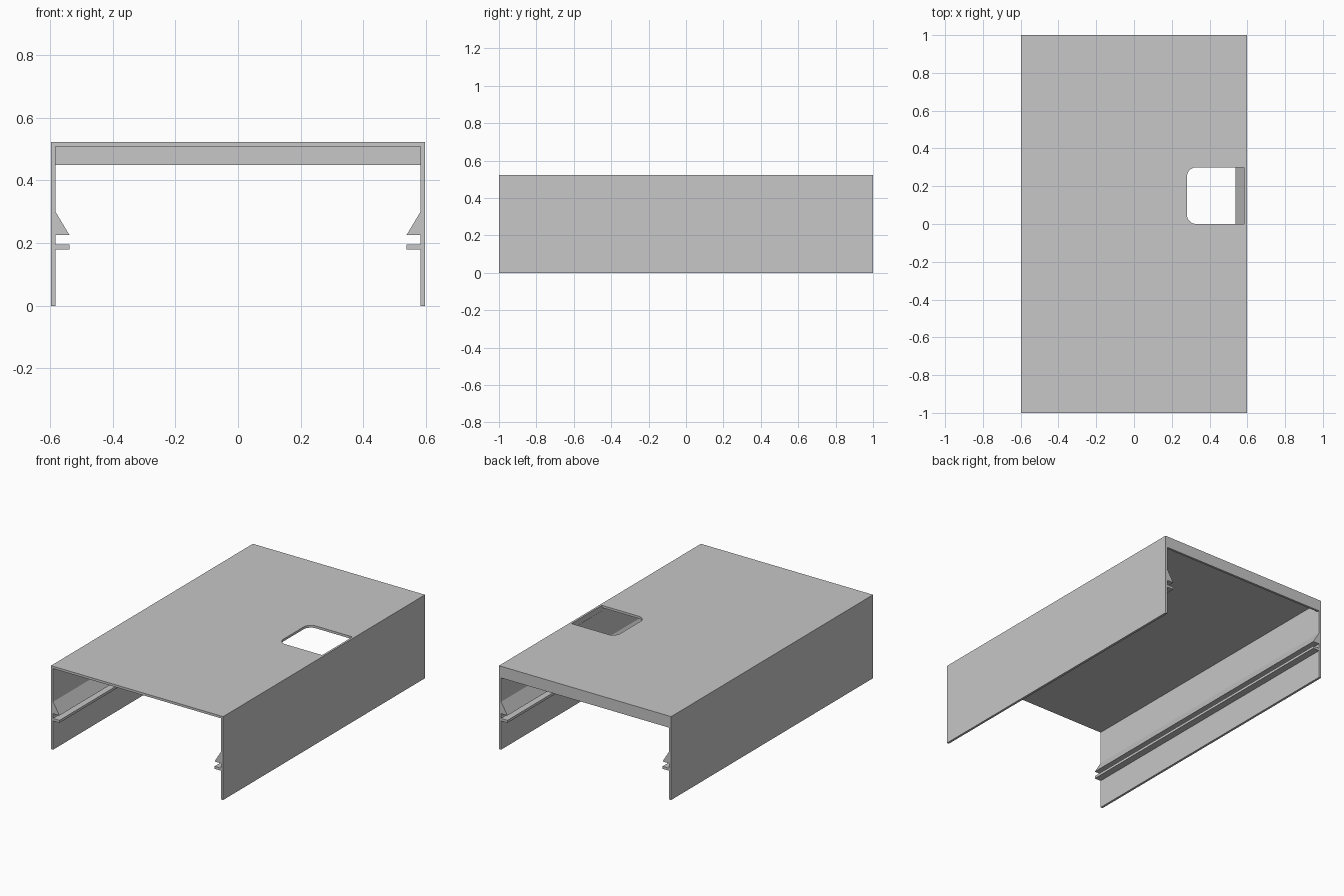
import bpy
import bmesh
import math

cube = bpy.data.objects.get("Cube")
if cube:
    bpy.data.objects.remove(cube, do_unlink=True)

# Main dimensions
HALF_W, HALF_L, HEIGHT, WALL = 0.597, 1.0, 0.523, 0.0145
INNER = HALF_W - WALL
CEILING = HEIGHT - WALL
CLIP = 0.538

grey = bpy.data.materials.new("light grey")
grey.use_nodes = True
colour = (0.57, 0.57, 0.57, 1)
grey.diffuse_color = colour
grey.node_tree.nodes["Principled BSDF"].inputs["Base Color"].default_value = colour


def prism(name, points, offset):
    """Close a loop of 3D points into a face and extrude it by offset."""
    bm = bmesh.new()
    face = bm.faces.new([bm.verts.new(p) for p in points])
    result = bmesh.ops.extrude_face_region(bm, geom=[face], use_keep_orig=True)
    moved = [v for v in result["geom"] if isinstance(v, bmesh.types.BMVert)]
    bmesh.ops.translate(bm, verts=moved, vec=offset)
    bmesh.ops.recalc_face_normals(bm, faces=bm.faces)
    mesh = bpy.data.meshes.new(name)
    bm.to_mesh(mesh)
    bm.free()
    mesh.materials.append(grey)
    obj = bpy.data.objects.new(name, mesh)
    bpy.context.collection.objects.link(obj)
    return obj


# Cover shell: roof, side walls, snap wedges and ribs as one mirrored profile
half = [
    (HALF_W, HEIGHT), (HALF_W, 0), (INNER, 0),
    (INNER, 0.18), (CLIP, 0.18), (CLIP, 0.196), (INNER, 0.196),
    (INNER, 0.226), (CLIP, 0.226), (INNER, 0.30), (INNER, CEILING),
]
profile = half + [(-x, z) for x, z in reversed(half)]
shell = prism("cover_shell", [(x, -HALF_L, z) for x, z in profile],
              (0, 2 * HALF_L, 0))

# Roof opening, rounded on the side away from the wall
x0, x1, y0, y1, r = 0.28, INNER + 0.001, 0.0, 0.30, 0.05
outline = [(x1, y0), (x1, y1)]
for cy, start in ((y1 - r, 90), (y0 + r, 180)):
    for i in range(9):
        a = math.radians(start + 90 * i / 8)
        outline.append((x0 + r + r * math.cos(a), cy + r * math.sin(a)))
cutter = prism("opening_cutter", [(x, y, CEILING - 0.02) for x, y in outline],
               (0, 0, 0.08))
cutter.hide_render = True

cut = shell.modifiers.new("roof_opening", "BOOLEAN")
cut.operation = "DIFFERENCE"
cut.solver = "EXACT"
cut.object = cutter
bpy.context.view_layer.objects.active = shell
shell.select_set(True)
bpy.ops.object.modifier_apply(modifier=cut.name)
bpy.data.objects.remove(cutter, do_unlink=True)

# Lip hanging from the roof at the back edge
lip = [(-INNER, 0.45), (INNER, 0.45), (INNER, CEILING), (-INNER, CEILING)]
prism("back_lip", [(x, HALF_L - WALL, z) for x, z in lip], (0, WALL, 0))
